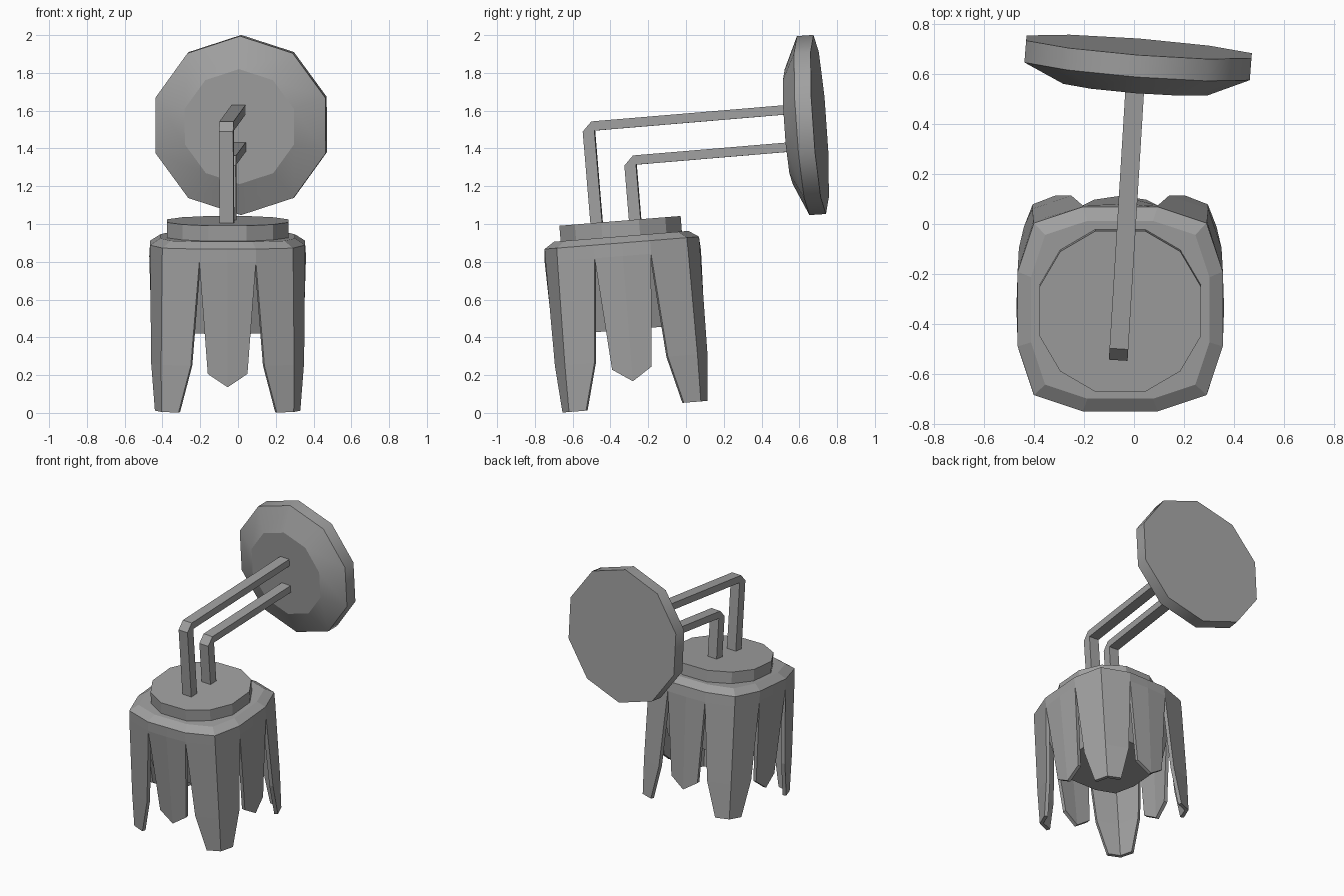
import bpy
from math import sin, cos, pi, radians
from mathutils import Matrix

cube = bpy.data.objects.get("Cube")
if cube:
    bpy.data.objects.remove(cube, do_unlink=True)

# One plain grey metal
grey = bpy.data.materials.new("grey_metal")
grey.use_nodes = True
tone = (0.35, 0.35, 0.35, 1)
grey.diffuse_color = tone
grey.node_tree.nodes["Principled BSDF"].inputs["Base Color"].default_value = tone


def pose(x, y, z, tilt, yaw):
    return (Matrix.Translation((x, y, z)) @ Matrix.Rotation(radians(yaw), 4, 'Z')
            @ Matrix.Rotation(radians(tilt), 4, 'X'))


# The lamp leans: shade, arms and wall plate each have their own pose
SHADE = pose(-0.055, -0.34, 0.9, 4.6, 0)
ARMS = pose(-0.05, -0.33, 0.9, 4.8, -3.5)
PLATE = pose(0.02, 0.708, 1.527, 4, -4.5) @ Matrix.Rotation(pi / 2, 4, 'X')


def add_part(name, verts, faces, matrix):
    mesh = bpy.data.meshes.new(name)
    mesh.from_pydata(verts, [], faces)
    mesh.materials.append(grey)
    obj = bpy.data.objects.new(name, mesh)
    bpy.context.collection.objects.link(obj)
    obj.matrix_world = matrix
    return obj


def loft(name, outline, sections, matrix):
    """Stack scaled copies of an outline, given (scale, z) from bottom to top."""
    n = len(outline)
    verts = [(x * s, y * s, z) for s, z in sections for x, y in outline]
    faces = [(r * n + i, r * n + (i + 1) % n, (r + 1) * n + (i + 1) % n, (r + 1) * n + i)
             for r in range(len(sections) - 1) for i in range(n)]
    faces += [tuple(reversed(range(n))), tuple(range(len(verts) - n, len(verts)))]
    return add_part(name, verts, faces, matrix)


def four_fold(quarter):
    """Repeat one corner of an outline around the centre."""
    points = []
    for k in range(4):
        c, s = round(cos(k * pi / 2)), round(sin(k * pi / 2))
        points += [(x * c - y * s, x * s + y * c) for x, y in quarter]
    return points


def petal(name, rows, turn):
    """Folded sheet from rows of three points, thickened inward."""
    verts = [p for row in rows for p in row]
    faces = [(r * 3 + c, r * 3 + 3 + c, r * 3 + 4 + c, r * 3 + 1 + c)
             for r in range(len(rows) - 1) for c in range(2)]
    obj = add_part(name, verts, faces, SHADE @ Matrix.Rotation(turn, 4, 'Z'))
    solid = obj.modifiers.new("thickness", 'SOLIDIFY')
    solid.thickness = 0.025


def arm(name, front, base, top, end, width=0.075):
    """Square bar that rises, bends with a chamfer and runs back to the plate."""
    t, d = 0.062, 0.05
    side = [(front, base), (front + t, base), (front + t, top - d), (end, top - d),
            (end, top), (front + d, top), (front, top - d)]
    n = len(side)
    verts = [(x, y, z) for x in (-width / 2, width / 2) for y, z in side]
    faces = [(i, i + n, (i + 1) % n + n, (i + 1) % n) for i in range(n)]
    faces += [tuple(range(n)), tuple(reversed(range(n, 2 * n)))]
    add_part(name, verts, faces, ARMS)


# Shade body, sloping rim and cap
body = four_fold([(0.15, -0.41), (0.345, -0.345), (0.41, -0.15)])
lid = four_fold([(0.1, -0.322), (0.24, -0.24), (0.322, -0.1)])
loft("shade_core", body, [(0.7, -0.46), (0.9, -0.06), (0.9, 0.0)], SHADE)
loft("shade_rim", body, [(0.97, -0.06), (1.0, 0.0), (0.87, 0.035)], SHADE)
loft("shade_cap", lid, [(1.0, 0.02), (1.0, 0.117)], SHADE)

# Long corner petals and short side petals
corner_rows = [(0.15, 0.41, 0.345, 0.0), (0.15, 0.41, 0.347, -0.07),
               (0.195, 0.405, 0.352, -0.62), (0.26, 0.385, 0.35, -0.87)]
corner = [[(a, -b, z), (f, -f, z), (b, -a, z)] for a, b, f, z in corner_rows]
side_rows = [(0.15, 0.41, 0.41, 0.0, 0.0), (0.15, 0.41, 0.415, -0.07, -0.07),
             (0.105, 0.385, 0.395, -0.665, -0.735)]
side = [[(-w, -y, z), (0, -m, tip), (w, -y, z)] for w, y, m, z, tip in side_rows]
for k, place in enumerate(("front", "left", "back", "right")):
    petal(place + "_side_petal", side, k * pi / 2)
    petal(place + "_corner_petal", corner, k * pi / 2)

# Two bent arms
arm("outer_arm", -0.165, 0.09, 0.655, 0.94)
arm("inner_arm", 0.04, 0.09, 0.457, 0.94)

# Ten-sided wall plate with a rounded rim and flat faces
decagon = [(sin(-i * pi / 5), cos(i * pi / 5)) for i in range(10)]
plate = loft("wall_plate", decagon, [(0.475, 0), (0.475, 0.088), (0.305, 0.165)], PLATE)
bpy.ops.object.select_all(action='DESELECT')
plate.select_set(True)
bpy.context.view_layer.objects.active = plate
bpy.ops.object.shade_smooth_by_angle(angle=radians(40))
for face in plate.data.polygons:
    if len(face.vertices) > 4:
        face.use_smooth = False
